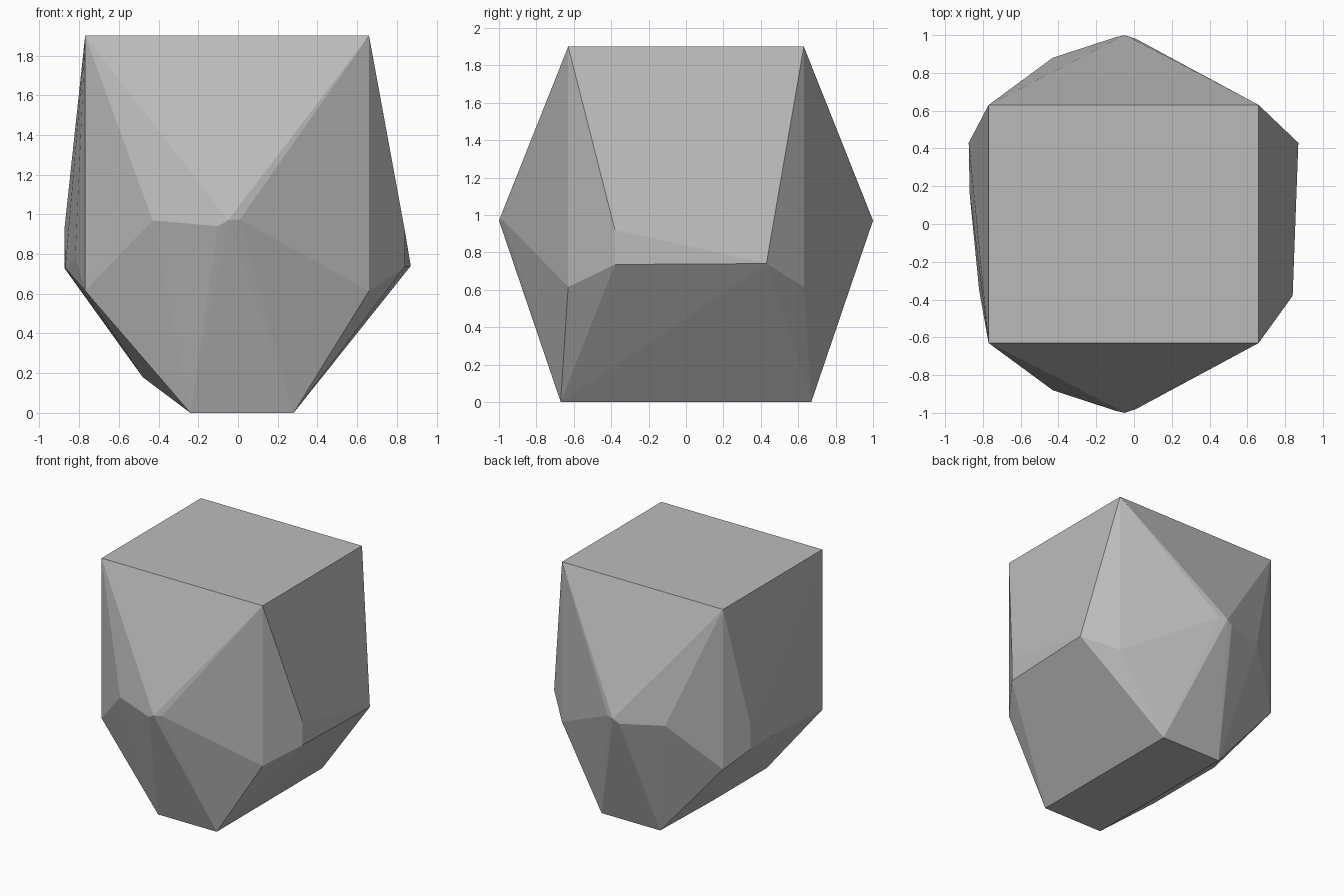
import bpy
import bmesh
import math

cube = bpy.data.objects.get("Cube")
if cube:
    bpy.data.objects.remove(cube, do_unlink=True)

# Plain grey stone
stone = bpy.data.materials.new("grey_stone")
stone.use_nodes = True
grey = (0.5, 0.5, 0.5, 1.0)
stone.diffuse_color = grey
stone.node_tree.nodes["Principled BSDF"].inputs["Base Color"].default_value = grey

# Corners repeated on the front and the back
mirrored = [
    (-0.77, 0.63, 1.90), (0.66, 0.63, 1.90),    # flat top
    (-0.77, 0.63, 0.615), (0.66, 0.63, 0.615),  # upright corner edges
    (-0.05, 1.00, 0.97), (-0.43, 0.88, 0.97),   # pointed ridge
    (0.01, 0.98, 0.975), (-0.10, 0.988, 0.94),  # worn tip of the ridge
    (-0.24, 0.67, 0.00), (0.28, 0.67, 0.00),    # flat base
    (-0.48, 0.34, 0.18),                        # chipped lower edge
]
# Uneven corners of the two sides
sides = [
    (0.87, 0.43, 0.74), (0.84, -0.38, 0.735), (0.84, -0.38, 0.92),
    (-0.875, 0.43, 0.92), (-0.875, 0.43, 0.73), (-0.87, 0.16, 0.73),
    (-0.82, -0.35, 0.78),
]

# Faceted boulder: tight skin around the corners
bm = bmesh.new()
for x, y, z in mirrored:
    for side in (-1, 1):
        bm.verts.new((x, y * side, z))
for corner in sides:
    bm.verts.new(corner)
bmesh.ops.convex_hull(bm, input=bm.verts[:])
loose = [v for v in bm.verts if not v.link_faces]
bmesh.ops.delete(bm, geom=loose, context='VERTS')
bmesh.ops.dissolve_limit(bm, angle_limit=math.radians(1),
                         verts=bm.verts[:], edges=bm.edges[:])
bmesh.ops.recalc_face_normals(bm, faces=bm.faces[:])

mesh = bpy.data.meshes.new("faceted_boulder")
bm.to_mesh(mesh)
bm.free()
mesh.materials.append(stone)
boulder = bpy.data.objects.new("faceted_boulder", mesh)
bpy.context.collection.objects.link(boulder)
